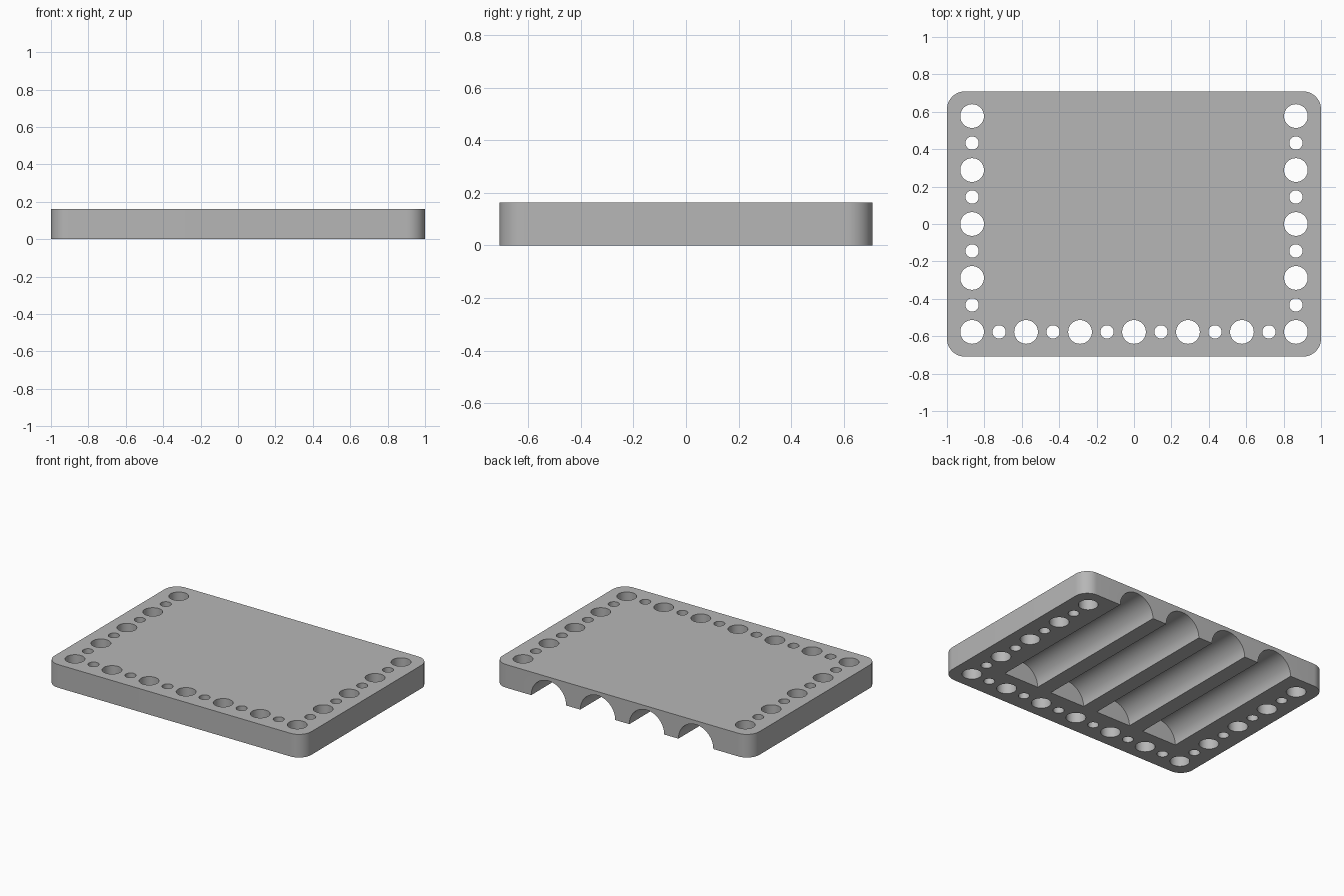
import bpy, bmesh, math

old = bpy.data.objects.get("Cube")
if old:
    bpy.data.objects.remove(old, do_unlink=True)

HALF_X, HALF_Y, HEIGHT, CORNER = 1.0, 0.709, 0.163, 0.096
PITCH, BIG_R, SMALL_R = 0.2885, 0.0635, 0.0355
GROOVE_R, GROOVE_PITCH, GROOVE_START = 0.136, 0.382, -0.435

grey = bpy.data.materials.new("plain grey")
grey.use_nodes = True
colour = (0.47, 0.47, 0.47, 1)
grey.diffuse_color = colour
grey.node_tree.nodes["Principled BSDF"].inputs["Base Color"].default_value = colour


def new_object(name, bm):
    bmesh.ops.recalc_face_normals(bm, faces=bm.faces)
    mesh = bpy.data.meshes.new(name)
    bm.to_mesh(mesh)
    bm.free()
    mesh.materials.append(grey)
    obj = bpy.data.objects.new(name, mesh)
    bpy.context.collection.objects.link(obj)
    return obj


def prism(bm, points, direction):
    """Extrude a closed outline along a direction."""
    face = bm.faces.new([bm.verts.new(p) for p in points])
    out = bmesh.ops.extrude_face_region(bm, geom=[face])
    verts = [v for v in out["geom"] if isinstance(v, bmesh.types.BMVert)]
    bmesh.ops.translate(bm, verts=verts, vec=direction)


def circle(cx, cy, r, n):
    return [(cx + r * math.cos(math.tau * i / n), cy + r * math.sin(math.tau * i / n))
            for i in range(n)]


# Rounded slab
outline = []
for k, (sx, sy) in enumerate([(1, 1), (-1, 1), (-1, -1), (1, -1)]):
    for i in range(13):
        a = math.pi / 2 * (k + i / 12)
        outline.append((sx * (HALF_X - CORNER) + CORNER * math.cos(a),
                        sy * (HALF_Y - CORNER) + CORNER * math.sin(a), 0))
bm = bmesh.new()
prism(bm, outline, (0, 0, HEIGHT))
tray = new_object("grooved_plate", bm)

# Hole pattern: large and small alternate along the sides and the front
spots = {(i, -4) for i in range(-6, 7)}
spots |= {(side, j) for side in (-6, 6) for j in range(-4, 5)}
bm = bmesh.new()
for i, j in sorted(spots):
    radius = BIG_R if (i + j) % 2 == 0 else SMALL_R
    ring = circle(i * PITCH / 2, j * PITCH / 2, radius, 40)
    prism(bm, [(x, y, -0.1) for x, y in ring], (0, 0, HEIGHT + 0.2))
holes = new_object("hole_cutter", bm)

# Half-round channels underneath, open at the back
bm = bmesh.new()
for k in range(4):
    ring = circle((k - 1.5) * GROOVE_PITCH, 0, GROOVE_R, 64)
    prism(bm, [(x, GROOVE_START, z) for x, z in ring], (0, HALF_Y - GROOVE_START + 0.1, 0))
grooves = new_object("channel_cutter", bm)

# Cut, then discard the cutters
bpy.ops.object.select_all(action="DESELECT")
bpy.context.view_layer.objects.active = tray
tray.select_set(True)
for cutter in (holes, grooves):
    cutter.hide_render = True
    mod = tray.modifiers.new("cut", "BOOLEAN")
    mod.operation = "DIFFERENCE"
    mod.solver = "EXACT"
    mod.object = cutter
    bpy.ops.object.modifier_apply(modifier=mod.name)
    bpy.data.objects.remove(cutter, do_unlink=True)

bpy.ops.object.shade_smooth_by_angle(angle=math.radians(30))
